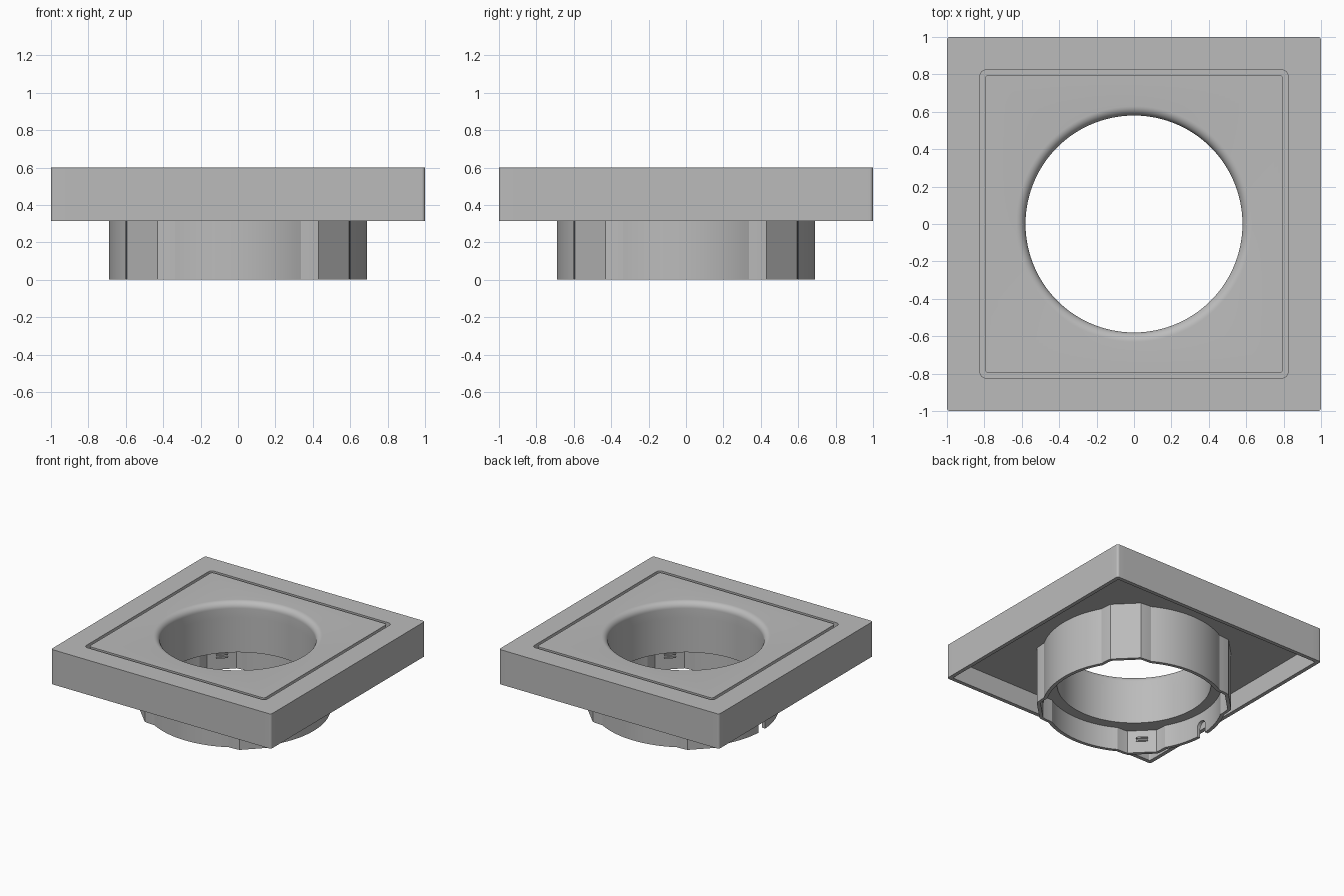
import bpy, bmesh, math
from mathutils import Matrix

if "Cube" in bpy.data.objects:
    bpy.data.objects.remove(bpy.data.objects["Cube"])

N = 160                       # points per loop, 40 per quadrant
STEP = 2 * math.pi / N
START = math.radians(36)      # first point is 9 degrees before a diagonal

grey = bpy.data.materials.new("light grey")
grey.diffuse_color = (0.5, 0.5, 0.5, 1)
grey.use_nodes = True
grey.node_tree.nodes["Principled BSDF"].inputs["Base Color"].default_value = grey.diffuse_color


def circle(r, z):
    return [(r * math.cos(START + i * STEP), r * math.sin(START + i * STEP), z) for i in range(N)]


def square(h, c, z):
    """Rounded square: 9 arc points per corner, the rest spread along the side."""
    pts = []
    for q in range(4):
        a = math.pi / 2 * q
        quad = [(h - c + c * math.cos(k * math.pi / 16), h - c + c * math.sin(k * math.pi / 16))
                for k in range(9)]
        for k in range(1, 32):
            quad.append(((h - c) * (1 - 2 * k / 32), h))
        pts += [(x * math.cos(a) - y * math.sin(a), x * math.sin(a) + y * math.cos(a), z)
                for x, y in quad]
    return pts


def lobed(inset, z):
    """Round collar outline with a flat lobe on each diagonal."""
    pts = []
    for i in range(N):
        k = (i + 20 - 4) % 40 - 20          # steps away from the diagonal
        if abs(k) <= 4:
            r = 0.734 * math.cos(4 * STEP) / math.cos(k * STEP)
        else:
            r = 0.69 + 0.044 * max(0, 1 - (abs(k) - 4) / 3)
        r -= inset
        t = START + i * STEP
        pts.append((r * math.cos(t), r * math.sin(t), z))
    return pts


def finish(name, bm):
    bmesh.ops.recalc_face_normals(bm, faces=bm.faces)
    me = bpy.data.meshes.new(name)
    bm.to_mesh(me)
    bm.free()
    ob = bpy.data.objects.new(name, me)
    bpy.context.collection.objects.link(ob)
    me.materials.append(grey)
    return ob


def loft(name, loops):
    """Closed ring-shaped solid through the given loops."""
    bm = bmesh.new()
    rings = [[bm.verts.new(p) for p in lp] for lp in loops]
    for a, b in zip(rings, rings[1:] + rings[:1]):
        for i in range(N):
            j = (i + 1) % N
            bm.faces.new((a[i], a[j], b[j], b[i]))
    return finish(name, bm)


def smooth(ob):
    bpy.ops.object.select_all(action='DESELECT')
    ob.select_set(True)
    bpy.context.view_layer.objects.active = ob
    bpy.ops.object.shade_smooth_by_angle(angle=math.radians(25))


# Square tray, open below, with a rounded hole edge and a groove on top
fillet = [circle(0.63 - 0.05 * math.cos(k * math.pi / 16), 0.55 + 0.05 * math.sin(k * math.pi / 16))
          for k in range(9)]
tray = loft("square_tray", [circle(0.58, 0.475)] + fillet + [
    square(0.797, 0.02, 0.6), square(0.797, 0.02, 0.56),
    square(0.823, 0.03, 0.56), square(0.823, 0.03, 0.6),
    square(1.0, 0.018, 0.6), square(1.0, 0.018, 0.315),
    square(0.968, 0.01, 0.315), square(0.968, 0.01, 0.475)])

# Collar below with an inner ledge
collar = loft("collar", [circle(0.58, 0.475), lobed(0, 0.475), lobed(0, 0),
                         lobed(0.028, 0), lobed(0.028, 0.19), circle(0.58, 0.19)])

# Arched notch in the left side of the collar
bm = bmesh.new()
outline = [(-0.045, -0.1), (0.045, -0.1)] + [
    (0.045 * math.cos(k * math.pi / 10), 0.075 + 0.045 * math.sin(k * math.pi / 10)) for k in range(11)]
ends = [[bm.verts.new((x, y, z)) for y, z in outline] for x in (-0.8, -0.62)]
for e in ends:
    bm.faces.new(e)
for i in range(len(outline)):
    j = (i + 1) % len(outline)
    bm.faces.new((ends[0][i], ends[0][j], ends[1][j], ends[1][i]))
cutter = finish("notch_cutter", bm)
cutter.hide_render = True
mod = collar.modifiers.new("notch", 'BOOLEAN')
mod.operation, mod.solver, mod.object = 'DIFFERENCE', 'EXACT', cutter
bpy.context.view_layer.objects.active = collar
bpy.ops.object.modifier_apply(modifier=mod.name)
bpy.data.objects.remove(cutter)

# Small ribs inside each lobe
bm = bmesh.new()
for q in range(4):
    turn = Matrix.Rotation(math.radians(45 + 90 * q), 4, 'Z')
    for z in (0.1, 0.125):
        bmesh.ops.create_cube(bm, size=1, matrix=turn @ Matrix.Translation((0.694, 0, z))
                              @ Matrix.Diagonal((0.02, 0.09, 0.01, 1)))
finish("lobe_ribs", bm)

smooth(tray)
smooth(collar)
